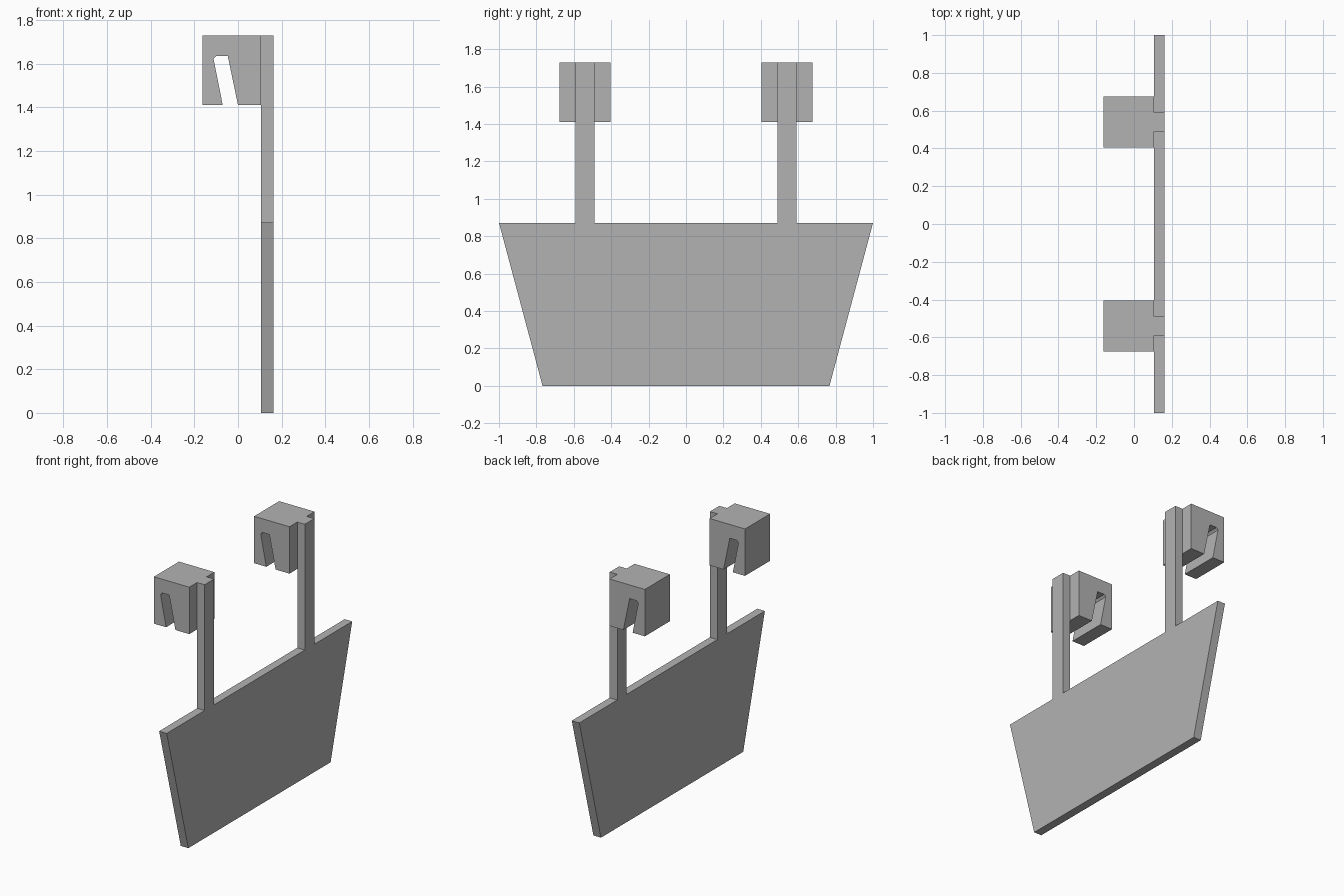
import bpy
import bmesh
from mathutils import Vector

cube = bpy.data.objects.get("Cube")
if cube:
    bpy.data.objects.remove(cube, do_unlink=True)

GREY = (0.45, 0.45, 0.45, 1.0)
grey = bpy.data.materials.new("plain grey")
grey.use_nodes = True
grey.diffuse_color = GREY
grey.node_tree.nodes["Principled BSDF"].inputs["Base Color"].default_value = GREY


def extrude_profile(name, points, offset):
    """Turn a closed outline into a solid by sweeping it along offset."""
    bm = bmesh.new()
    face = bm.faces.new([bm.verts.new(p) for p in points])
    swept = bmesh.ops.extrude_face_region(bm, geom=[face], use_keep_orig=True)
    moved = [v for v in swept["geom"] if isinstance(v, bmesh.types.BMVert)]
    bmesh.ops.translate(bm, verts=moved, vec=Vector(offset))
    bmesh.ops.recalc_face_normals(bm, faces=bm.faces)
    mesh = bpy.data.meshes.new(name)
    bm.to_mesh(mesh)
    bm.free()
    mesh.materials.append(grey)
    obj = bpy.data.objects.new(name, mesh)
    bpy.context.collection.objects.link(obj)
    return obj


BACK, FACE = 0.105, 0.162      # x extent of the panel and straps
PANEL_TOP, TOP = 0.872, 1.73
HOOK_BOTTOM, HOOK_END = 1.41, -0.162
thickness = (FACE - BACK, 0, 0)

# Tapered hanging panel
panel = [(-0.767, 0), (0.767, 0), (1, PANEL_TOP), (-1, PANEL_TOP)]
extrude_profile("panel", [(BACK, y, z) for y, z in panel], thickness)

# Hook outline with a slanted slot open at the bottom
hook = [(BACK, HOOK_BOTTOM), (BACK, TOP), (HOOK_END, TOP), (HOOK_END, HOOK_BOTTOM),
        (-0.07, HOOK_BOTTOM), (-0.112, 1.622), (-0.1, 1.636), (-0.047, 1.636),
        (0, HOOK_BOTTOM)]

for side, centre in (("front", -0.54), ("back", 0.54)):
    # Upright strap
    y0, y1 = centre - 0.051, centre + 0.051
    strap = [(y0, PANEL_TOP), (y1, PANEL_TOP), (y1, TOP), (y0, TOP)]
    extrude_profile(side + "_strap", [(BACK, y, z) for y, z in strap], thickness)

    # Wide hook block behind the strap
    extrude_profile(side + "_hook", [(x, centre - 0.135, z) for x, z in hook], (0, 0.27, 0))
